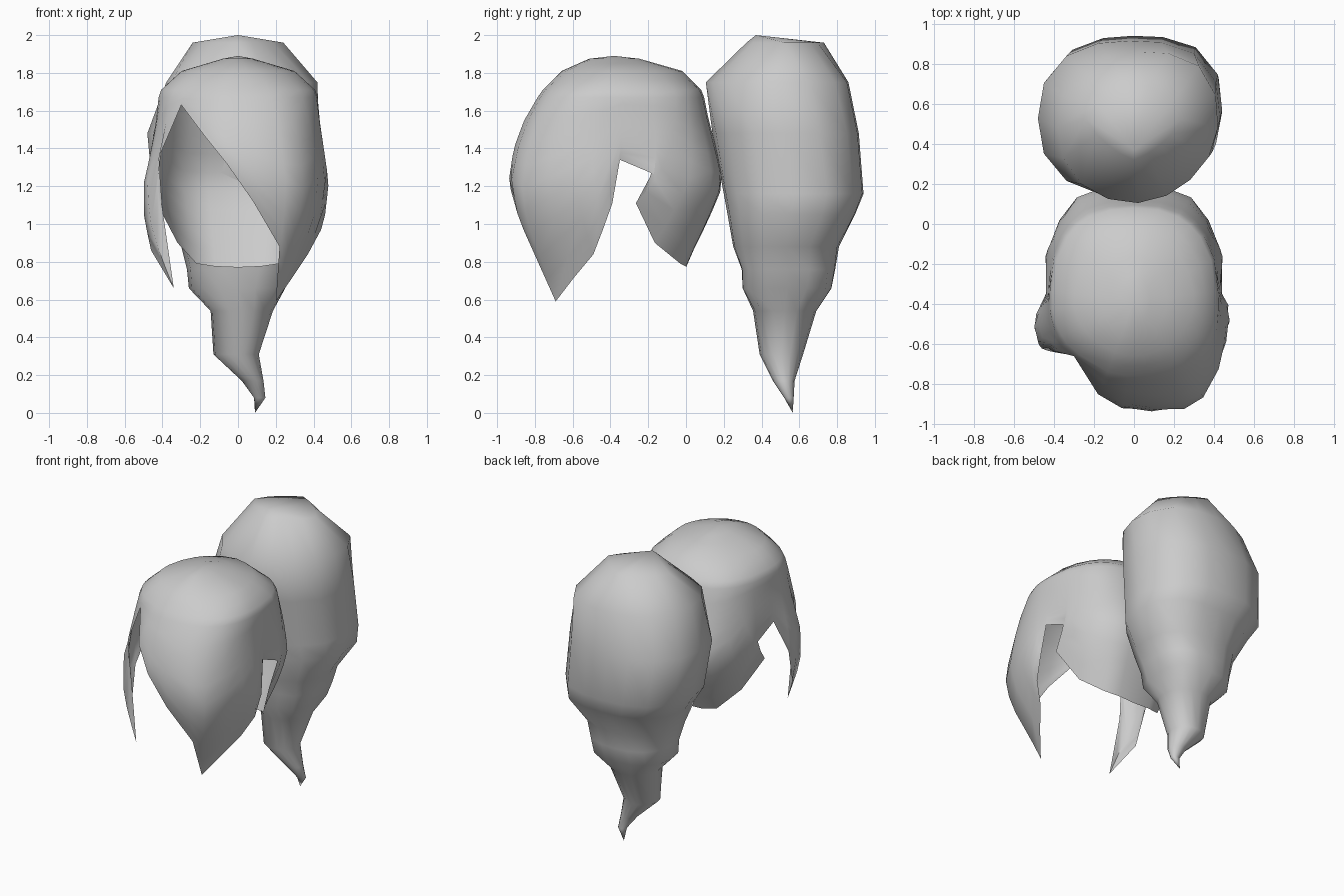
import bpy, bmesh, math

if "Cube" in bpy.data.objects:
    bpy.data.objects.remove(bpy.data.objects["Cube"], do_unlink=True)

grey = bpy.data.materials.new("hair_grey")
grey.use_nodes = True
grey.diffuse_color = (0.6, 0.6, 0.6, 1)
grey.node_tree.nodes["Principled BSDF"].inputs["Base Color"].default_value = (0.6, 0.6, 0.6, 1)


def oval(angle, width, front, back, power):
    """Point on a rounded-box section at a polar angle."""
    c, s = math.cos(angle), math.sin(angle)
    depth = back if s > 0 else front
    r = (abs(c / width) ** power + abs(s / depth) ** power) ** (-1 / power)
    return r * c, r * s


def finish(name, bm):
    mesh = bpy.data.meshes.new(name)
    bm.to_mesh(mesh)
    bm.free()
    mesh.materials.append(grey)
    obj = bpy.data.objects.new(name, mesh)
    bpy.context.collection.objects.link(obj)
    bpy.ops.object.select_all(action='DESELECT')
    obj.select_set(True)
    bpy.context.view_layer.objects.active = obj
    bpy.ops.object.shade_smooth_by_angle(angle=math.radians(60))


# Cap: profile as height, front y, back y, half width, squareness
CY, TOP = -0.38, 1.89
PROFILE = [
    (1.89, -0.48, -0.30, 0.03, 1.8), (1.81, -0.66, -0.02, 0.30, 1.9),
    (1.70, -0.77, 0.09, 0.42, 2.5), (1.55, -0.86, 0.12, 0.435, 2.7),
    (1.40, -0.92, 0.16, 0.46, 2.7), (1.22, -0.955, 0.20, 0.49, 2.7),
    (1.03, -0.91, 0.12, 0.475, 2.6), (0.87, -0.83, 0.04, 0.43, 2.5),
    (0.78, -0.78, 0.00, 0.40, 2.4), (0.59, -0.69, -0.08, 0.34, 2.4),
]


def cap_point(angle, z):
    for hi, lo in zip(PROFILE, PROFILE[1:]):
        if z >= lo[0] - 1e-6:
            break
    k = (hi[0] - z) / (hi[0] - lo[0])
    f, b, w, power = [p + (q - p) * k for p, q in zip(hi[1:], lo[1:])]
    if math.cos(angle) < 0 and math.sin(angle) < 0:   # flatter beside the parting
        power = min(power, 2.0)
    return oval(angle, w, CY - f, b - CY, power)


# Hem of the cap as x, y, z and the angle its strand leaves the crown at
nape = [(0.12, 0.0, 0.775, 75), (0.22, -0.03, 0.79, 62), (0.32, -0.165, 0.90, 53),
        (0.43, -0.265, 1.11, 44), (0.44, -0.16, 1.26, 27), (0.44, -0.35, 1.34, 6)]
fringe = [(0.455, -0.39, 1.11, -6), (0.44, -0.44, 0.97, -16), (0.37, -0.49, 0.84, -28),
          (0.29, -0.59, 0.72, -40), (0.20, -0.69, 0.59, -54), (0.22, -0.82, 0.88, -66),
          (0.08, -0.91, 1.12, -80), (-0.06, -0.92, 1.32, -95), (-0.18, -0.85, 1.47, -110)]
lock = [(-0.30, -0.66, 1.63, -135), (-0.42, -0.63, 1.35, -147), (-0.40, -0.62, 1.08, -154),
        (-0.34, -0.65, 0.66, -160), (-0.46, -0.53, 0.86, -167), (-0.48, -0.46, 1.10, -174)]
hem = ([(0, 0.0, 0.77, 90)] + nape + fringe + lock
       + [(-x, y, z, -180 - a) for x, y, z, a in reversed(nape)])

# Shared levels around the crown, then even steps down each strand
CROWN = [1.875, 1.85, 1.81, 1.76, 1.71, 1.67]
STEPS = 9
bm = bmesh.new()
crown = bm.verts.new((0, CY, TOP))
columns = []
for hx, hy, hz, degrees in hem:
    start = math.radians(degrees)
    end = math.atan2(hy - CY, hx)
    end += math.tau * round((start - end) / math.tau)
    ex, ey = cap_point(end, hz)
    fit = math.hypot(hx, hy - CY) / math.hypot(ex, ey)
    col = []
    for z in CROWN + [CROWN[-1] + (hz - CROWN[-1]) * r / STEPS for r in range(1, STEPS + 1)]:
        blend = ((TOP - z) / (TOP - hz)) ** 2.7
        x, y = cap_point(start + (end - start) * blend, z)
        s = 1 + (fit - 1) * blend
        col.append(bm.verts.new((x * s, CY + y * s, z)))
    columns.append(col)
for a, b in zip(columns, columns[1:] + columns[:1]):
    bm.faces.new((crown, b[0], a[0]))
    for r in range(len(a) - 1):
        bm.faces.new((a[r], b[r], b[r + 1], a[r + 1]))
finish("hair_cap", bm)

# Ponytail rings: height, min x, max x, min y, max y,
# then squareness of the left front, left back and right
RINGS = [
    (1.96, -0.24, 0.24, 0.32, 0.73, 1.3, 1.3, 1.3),
    (1.75, -0.38, 0.42, 0.105, 0.86, 1.75, 2.9, 2.2),
    (1.48, -0.48, 0.43, 0.14, 0.915, 2.1, 2.8, 2.4),
    (1.16, -0.45, 0.44, 0.20, 0.94, 2.4, 2.8, 2.4),
    (1.05, -0.38, 0.44, 0.22, 0.895, 2.3, 3.0, 2.4),
    (0.88, -0.30, 0.34, 0.25, 0.81, 2.6, 2.4, 2.3),
    (0.76, -0.27, 0.29, 0.295, 0.79, 3.2, 3.0, 2.3),
    (0.66, -0.26, 0.25, 0.30, 0.77, 4.0, 4.0, 2.3),
    (0.54, -0.145, 0.185, 0.355, 0.69, 2.2, 2.2, 2.2),
    (0.31, -0.13, 0.11, 0.39, 0.62, 2, 2, 2),
    (0.17, 0.02, 0.135, 0.46, 0.575, 2, 2, 2),
    (0.08, 0.085, 0.145, 0.52, 0.57, 2, 2, 2),
]
SIDES = 16
bm = bmesh.new()
loops = []
for z, x0, x1, y0, y1, left_front, left_back, right in RINGS:
    cx, cy = (x0 + x1) / 2, (y0 + y1) / 2
    w, d = (x1 - x0) / 2, (y1 - y0) / 2
    loop = []
    for i in range(SIDES):
        power = left_back if i <= 4 else right if i <= 12 else left_front
        x, y = oval(math.tau * i / SIDES, w, d, d, power)
        loop.append(bm.verts.new((cx + x, cy + y, z)))
    loops.append(loop)
top = bm.verts.new((0, 0.37, 2.0))
tip = bm.verts.new((0.09, 0.565, 0.0))
for i in range(SIDES):
    j = (i + 1) % SIDES
    bm.faces.new((top, loops[0][i], loops[0][j]))
    bm.faces.new((tip, loops[-1][j], loops[-1][i]))
    for a, b in zip(loops, loops[1:]):
        bm.faces.new((a[i], b[i], b[j], a[j]))
finish("ponytail", bm)
